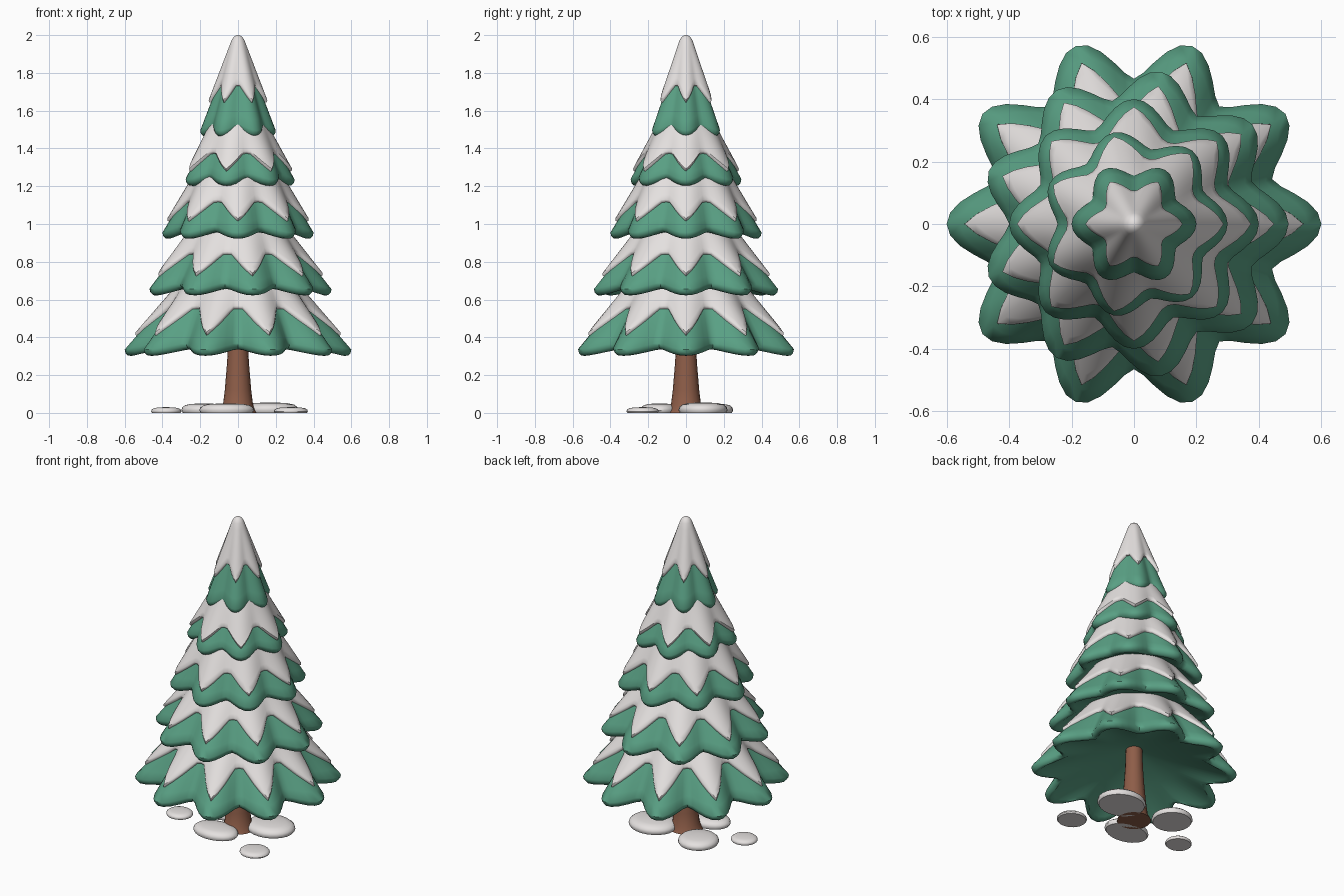
import bpy
import bmesh
from math import sin, cos, pi, hypot

if "Cube" in bpy.data.objects:
    bpy.data.objects.remove(bpy.data.objects["Cube"], do_unlink=True)


def material(name, rgb):
    m = bpy.data.materials.new(name)
    m.use_nodes = True
    m.diffuse_color = (*rgb, 1)
    bsdf = m.node_tree.nodes["Principled BSDF"]
    bsdf.inputs["Base Color"].default_value = (*rgb, 1)
    bsdf.inputs["Roughness"].default_value = 0.8
    return m


GREEN = material("needle_green", (0.1, 0.35, 0.23))
SNOW = material("snow_white", (0.78, 0.75, 0.74))
BARK = material("bark_brown", (0.27, 0.11, 0.065))


def loft(name, rings, mat, cap_first=False, cap_last=False, angle=50):
    """Skin a list of closed rings of points into one smooth object."""
    bm = bmesh.new()
    loops = [[bm.verts.new(p) for p in ring] for ring in rings]
    for a, b in zip(loops, loops[1:]):
        for i in range(len(a)):
            j = (i + 1) % len(a)
            bm.faces.new((a[i], a[j], b[j], b[i]))
    if cap_first:
        bm.faces.new(loops[0])
    if cap_last:
        bm.faces.new(loops[-1])
    bmesh.ops.recalc_face_normals(bm, faces=bm.faces)
    mesh = bpy.data.meshes.new(name)
    bm.to_mesh(mesh)
    bm.free()
    mesh.materials.append(mat)
    obj = bpy.data.objects.new(name, mesh)
    bpy.context.collection.objects.link(obj)
    bpy.ops.object.select_all(action="DESELECT")
    obj.select_set(True)
    bpy.context.view_layer.objects.active = obj
    bpy.ops.object.shade_smooth_by_angle(angle=angle * pi / 180)
    return obj


def tier(index, lobes, r_tip, r_valley, z_rim, r_top, z_top, snow_valley, snow_tip):
    """One layer of drooping branches with its snow cover."""
    count = lobes * 10
    angles = [2 * pi * i / count for i in range(count)]
    z_edge = z_rim + 0.035
    slope = hypot(z_top - z_edge, r_tip - r_top)
    out_r, out_z = (z_top - z_edge) / slope, (r_tip - r_top) / slope

    def dip(a):
        return 1 - (0.5 + 0.5 * cos(lobes * a)) ** 0.8

    def surface(a, t, offset=0.0, dr=0.0, dz=0.0):
        r = r_top + (r_tip - r_top) * t - (r_tip - r_valley) * t ** 1.3 * dip(a)
        z = z_top + (z_edge - z_top) * t + 0.035 * t * t * dip(a)
        r += offset * out_r + dr
        z += offset * out_z + dz
        return (r * cos(a), r * sin(a), z)

    def flat_ring(r, z):
        return [(r * cos(a), r * sin(a), z) for a in angles]

    # Branch layer: outer slope, rounded rim, hollow underside
    steps = 8
    rings = [flat_ring(r_top * 0.5, z_top)]
    rings += [[surface(a, k / steps) for a in angles] for k in range(steps + 1)]
    for dr, dz in ((-0.004, -0.018), (-0.018, -0.032), (-0.04, -0.033), (-0.06, -0.02)):
        rings.append([surface(a, 1, 0, dr, dz) for a in angles])
    rings.append(flat_ring(r_tip * 0.45, z_rim + 0.09))
    rings.append(flat_ring(0.03, z_rim + 0.18))
    loft(f"branch_layer_{index}", rings, GREEN, True, True)

    # Snow cover: thick shell ending in a pointed drip over each branch
    def edge(a):
        phase = (a * lobes / pi) % 2
        d = min(phase, 2 - phase)
        return snow_valley + (snow_tip - snow_valley) * max(0, 1 - 1.3 * d)

    if index == 5:
        rings = [flat_ring(0.008, 2.0), flat_ring(0.024, 1.99)]
    else:
        rings = [flat_ring(r_top * 0.5, z_top)]
    for k in range(steps):
        rings.append([surface(a, k / steps * edge(a), 0.016) for a in angles])
    for grow, offset in ((0.0, 0.016), (0.02, 0.008), (0.015, -0.006)):
        rings.append([surface(a, edge(a) + grow, offset) for a in angles])
    loft(f"snow_cover_{index}", rings, SNOW, True, False)


# lobes, tip radius, valley radius, rim z, top radius, top z, snow reach
tiers = [
    (10, 0.60, 0.465, 0.30, 0.25, 0.74, 0.47, 0.80),
    (9, 0.495, 0.40, 0.62, 0.20, 1.03, 0.52, 0.80),
    (8, 0.40, 0.325, 0.92, 0.17, 1.34, 0.60, 0.83),
    (7, 0.30, 0.245, 1.20, 0.12, 1.56, 0.60, 0.85),
    (6, 0.20, 0.155, 1.46, 0.02, 1.965, 0.50, 0.67),
]
for i, spec in enumerate(tiers):
    tier(i + 1, *spec)


# Trunk with flared foot
def circle(x, y, rx, ry, z, n=16):
    return [(x + rx * cos(2 * pi * i / n), y + ry * sin(2 * pi * i / n), z) for i in range(n)]


profile = [(0.1, 0), (0.08, 0.04), (0.07, 0.12), (0.06, 0.24), (0.052, 0.36), (0.045, 0.6)]
loft("trunk", [circle(0, 0, r, r, z) for r, z in profile], BARK, True, True)

# Snow patches on the ground: x, y, half widths, height
patches = [
    (-0.06, -0.14, 0.145, 0.10, 0.05),
    (0.17, 0.09, 0.15, 0.13, 0.055),
    (-0.18, 0.13, 0.12, 0.12, 0.05),
    (-0.38, -0.05, 0.08, 0.075, 0.03),
    (0.28, -0.23, 0.09, 0.085, 0.03),
]
dome = [(0.94, 0), (1, 0.25), (0.97, 0.55), (0.85, 0.8), (0.6, 0.94), (0.2, 1)]
for i, (x, y, rx, ry, h) in enumerate(patches):
    rings = [circle(x, y, rx * s, ry * s, h * z, 24) for s, z in dome]
    loft(f"ground_snow_{i + 1}", rings, SNOW, True, True)
